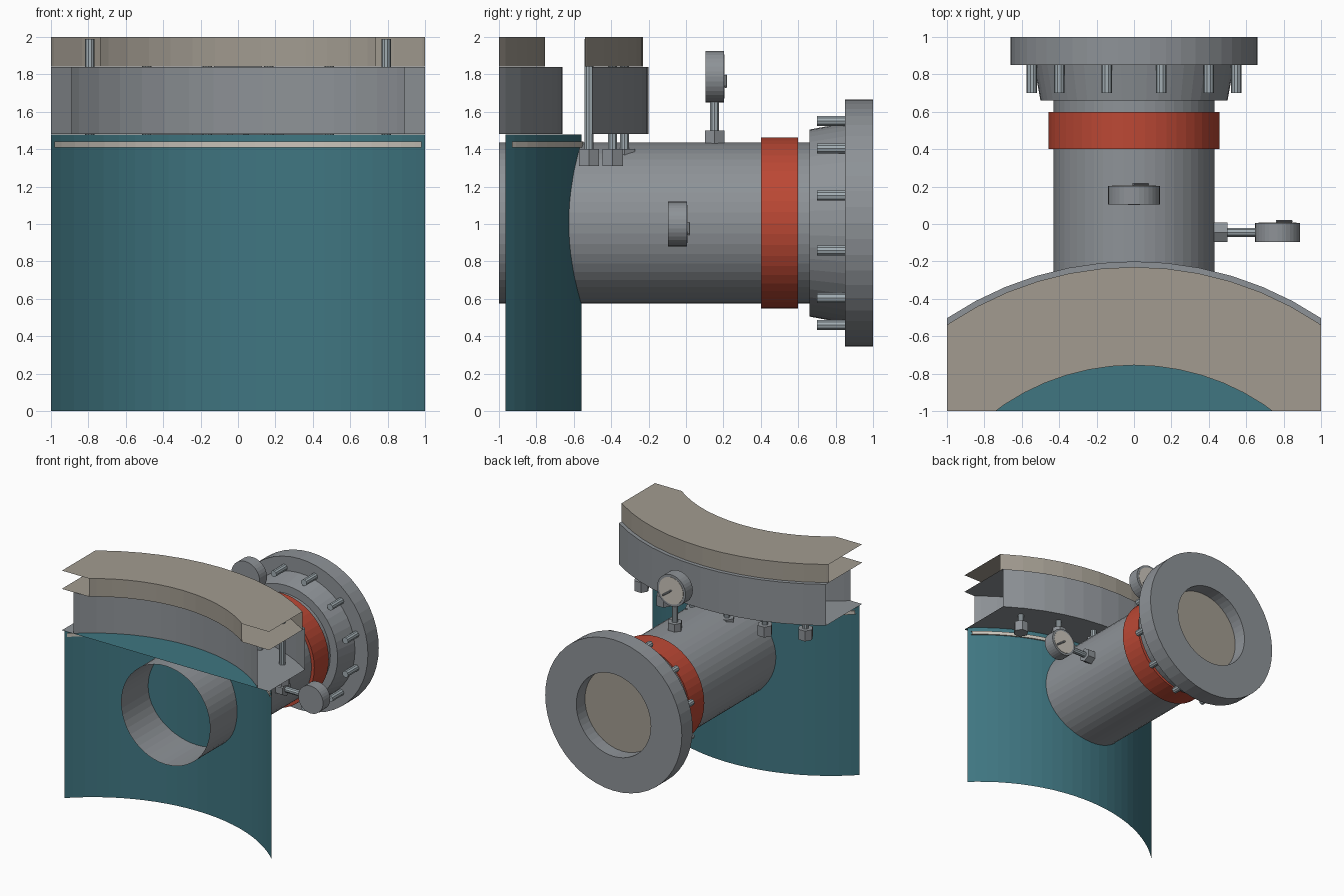
import bpy, bmesh, math
from mathutils import Vector, Matrix

if "Cube" in bpy.data.objects:
    bpy.data.objects.remove(bpy.data.objects["Cube"])

def mat(name, rgb):
    m = bpy.data.materials.new(name)
    m.diffuse_color = (*rgb, 1)
    m.use_nodes = True
    m.node_tree.nodes["Principled BSDF"].inputs["Base Color"].default_value = m.diffuse_color
    return m

TEAL = mat("teal_paint", (0.05, 0.18, 0.22))
RED = mat("red_paint", (0.5, 0.065, 0.035))
BEIGE = mat("beige", (0.36, 0.33, 0.28))
PALE = mat("pale", (0.6, 0.56, 0.5))
STEEL = mat("steel", (0.36, 0.42, 0.45))
GREY = mat("grey", (0.27, 0.29, 0.31))

def lathe(name, profile, origin, axis, n, material=GREY, closed=False, clip=None):
    """Revolve (radius, height) points about an axis; clip = half width of an open section cut."""
    bm = bmesh.new()
    vs = [bm.verts.new((r, 0, h)) for r, h in profile]
    pairs = list(zip(vs, vs[1:])) + ([(vs[-1], vs[0])] if closed else [])
    es = [bm.edges.new(p) for p in pairs]
    bmesh.ops.spin(bm, geom=vs + es, cent=(0, 0, 0), axis=(0, 0, 1),
                   angle=2 * math.pi, steps=n)
    bmesh.ops.remove_doubles(bm, verts=bm.verts, dist=1e-4)
    bmesh.ops.recalc_face_normals(bm, faces=bm.faces)
    rot = Vector((0, 0, 1)).rotation_difference(Vector(axis)).to_matrix().to_4x4()
    bm.transform(Matrix.Translation(origin) @ rot)
    if clip:
        for co, no in (((clip, 0, 0), (1, 0, 0)), ((-clip, 0, 0), (-1, 0, 0)),
                       ((0, -1, 0), (0, -1, 0))):
            bmesh.ops.bisect_plane(bm, geom=bm.verts[:] + bm.edges[:] + bm.faces[:],
                                   plane_co=co, plane_no=no, clear_outer=True)
    me = bpy.data.meshes.new(name)
    bm.to_mesh(me)
    bm.free()
    me.materials.append(material)
    ob = bpy.data.objects.new(name, me)
    bpy.context.collection.objects.link(ob)
    return ob

def rod(name, origin, axis, r, length, n, material=GREY):
    return lathe(name, [(0, 0), (r, 0), (r, length), (0, length)], origin, axis, n, material)

UP, BACK = (0, 0, 1), (0, 1, 0)
VC = (0, -2, 0)      # vessel axis
PZ = 1.005           # nozzle axis height

# Vessel shell with its flat top, cut open at the section planes
lathe("vessel_shell", [(0, 1.479), (1.44, 1.479), (1.44, 0)], VC, UP, 96, TEAL, clip=1)
lathe("seam_band", [(1.43, 1.41), (1.452, 1.41), (1.452, 1.44), (1.43, 1.44)],
      VC, UP, 96, PALE, closed=True, clip=0.98)

# Body flanges
lathe("lower_flange", [(1.34, 1.48), (1.80, 1.48), (1.80, 1.84), (1.34, 1.84)],
      VC, UP, 64, GREY, closed=True, clip=1)
lathe("upper_flange", [(1.245, 1.842), (1.77, 1.842), (1.77, 2), (1.245, 2)],
      VC, UP, 64, BEIGE, closed=True, clip=1)

# Studs and nuts of the body flange
for i in range(6):
    a = math.radians(11.25 * (i - 2.5))
    x, y = 1.68 * math.sin(a), -2 + 1.68 * math.cos(a)
    rod(f"body_stud_{i}", (x, y, 1.36), UP, 0.025, 0.63, 10, STEEL)
    rod(f"body_nut_{i}", (x, y, 1.31), UP, 0.063, 0.09, 6)

# Nozzle pipe and red collar
lathe("nozzle_pipe", [(0.43, -1), (0.43, 0.68)], (0, 0, PZ), BACK, 48)
lathe("red_collar", [(0.425, 0.40), (0.457, 0.40), (0.457, 0.60), (0.425, 0.60)],
      (0, 0, PZ), BACK, 48, RED, closed=True)

# Nozzle flange with tapered hub and recessed cover
lathe("nozzle_flange", [(0.36, 0.87), (0.36, 1), (0.66, 1), (0.66, 0.85),
                        (0.535, 0.85), (0.50, 0.66), (0.42, 0.66)], (0, 0, PZ), BACK, 48)
lathe("nozzle_cover", [(0, 0.88), (0.36, 0.88)], (0, 0, PZ), BACK, 48, BEIGE)
for i in range(12):
    a = math.radians(15 + 30 * i)
    rod(f"nozzle_bolt_{i}", (0.565 * math.cos(a), 0.70, PZ + 0.565 * math.sin(a)),
        BACK, 0.028, 0.16, 10, STEEL)

def gauge(name, base, axis, reach, r):
    """Dial gauge standing on the pipe along axis, its face turned to the back."""
    b, d = Vector(base), Vector(axis)
    rod(name + "_socket", b - d * 0.03, axis, 0.06, 0.10, 6)
    rod(name + "_stem", b + d * 0.05, axis, 0.025, reach - r - 0.04, 10, STEEL)
    c = b + d * reach
    rod(name + "_case", c - Vector((0, 0.05, 0)), BACK, r, 0.10, 32)
    rod(name + "_dial", c + Vector((0, 0.045, 0)), BACK, r * 0.85, 0.008, 32, PALE)
    # Needle pointing right and down
    rod(name + "_needle", c + Vector((-0.005, 0.06, 0.005)), (0.8, 0, -0.6),
        0.008, 0.10, 6)

gauge("top_gauge", (0, 0.153, 1.43), (0, 0, 1), 0.358, 0.138)
gauge("side_gauge", (0.43, -0.045, 1.0), (1, 0, 0), 0.338, 0.12)
